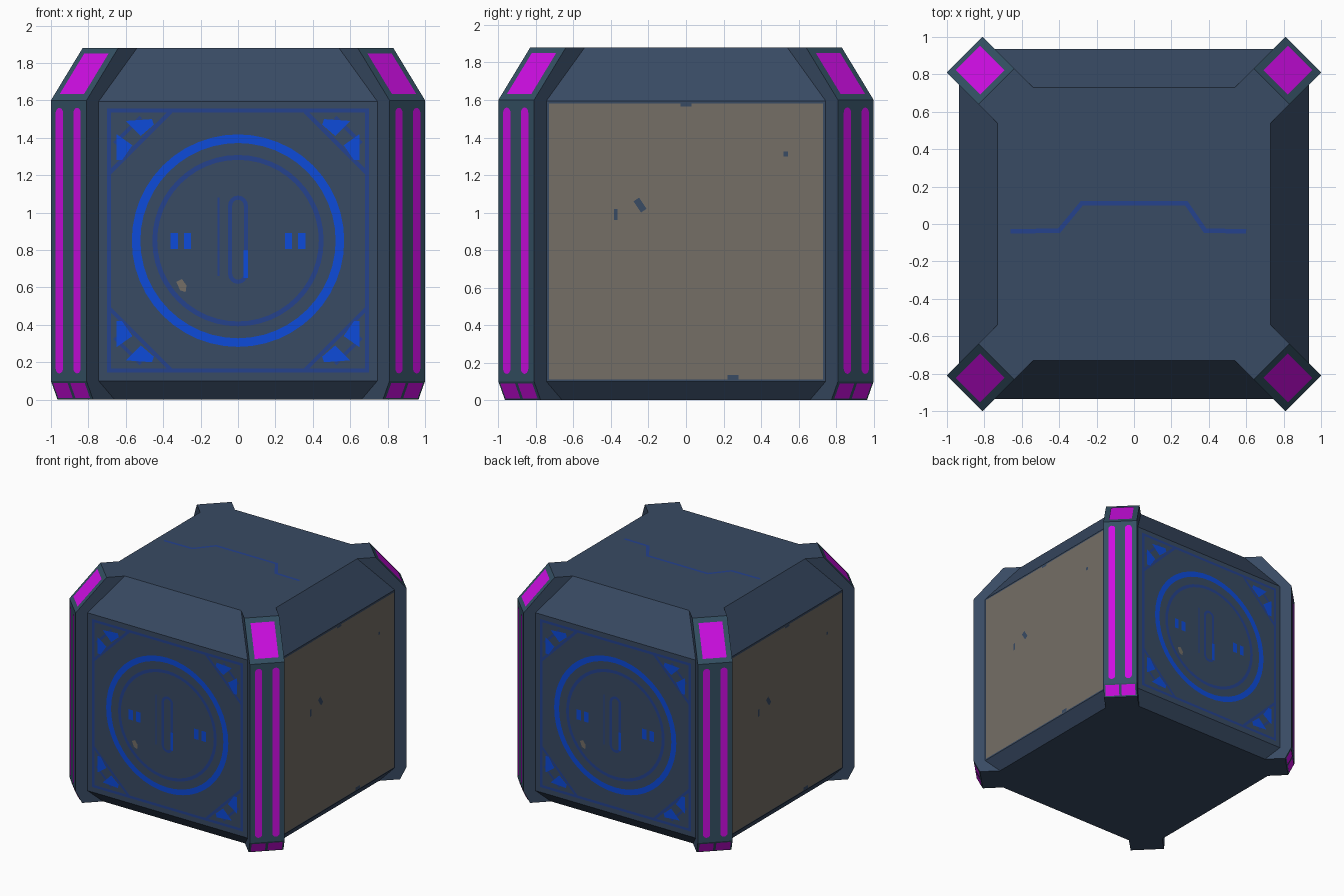
import bpy, math
from mathutils import Vector as V

if "Cube" in bpy.data.objects:
    bpy.data.objects.remove(bpy.data.objects["Cube"])


def material(name, rgb):
    m = bpy.data.materials.new(name)
    m.diffuse_color = (*rgb, 1)
    m.use_nodes = True
    m.node_tree.nodes["Principled BSDF"].inputs["Base Color"].default_value = m.diffuse_color
    return m


NAVY = material("navy metal", (.040, .069, .125))
TEAL = material("slate teal", (.034, .080, .125))
TAUPE = material("taupe panel", (.176, .156, .133))
MAGENTA = material("magenta light", (.61, .004, .76))
BLUE = material("bright blue", (.004, .069, .70))
DIM = material("dim blue", (.018, .054, .27))


def mesh(name, verts, faces, *mats):
    me = bpy.data.meshes.new(name)
    me.from_pydata(verts, [], faces)
    for m in mats:
        me.materials.append(m)
    ob = bpy.data.objects.new(name, me)
    bpy.context.collection.objects.link(ob)
    return ob


def plate(name, polys, mat, frame, lift=.004):
    """Flat decal: 2D polygons placed in a frame (origin, u, v)."""
    o, u, v = frame
    n = u.cross(v)
    verts, faces = [], []
    for p in polys:
        area = sum(a[0] * b[1] - b[0] * a[1] for a, b in zip(p, p[1:] + p[:1]))
        if area < 0:
            p = p[::-1]
        faces.append(range(len(verts), len(verts) + len(p)))
        verts += [o + u * x + v * y + n * lift for x, y in p]
    return mesh(name, verts, faces, mat)


def stroke(pts, w, closed=False):
    """Quads along a 2D path with mitred corners."""
    P = [V(p) for p in pts]
    n = len(P)
    side = []
    for i in range(n):
        a = P[i - 1] if closed or i else None
        b = P[(i + 1) % n] if closed or i < n - 1 else None
        ds = [d.normalized() for d in ([P[i] - a] if a else []) + ([b - P[i]] if b else [])]
        t = sum(ds, V((0, 0))).normalized()
        m = V((-t.y, t.x))
        side.append(m * (w / 2 / max(.3, m.dot(V((-ds[0].y, ds[0].x))))))
    L = [tuple(p + s) for p, s in zip(P, side)]
    R = [tuple(p - s) for p, s in zip(P, side)]
    return [[L[i], R[i], R[(i + 1) % n], L[(i + 1) % n]] for i in range(n if closed else n - 1)]


def rect(x0, y0, x1, y1):
    return [(x0, y0), (x1, y0), (x1, y1), (x0, y1)]


def arc(cx, cy, r, a0, a1, n):
    return [(cx + r * math.cos(math.radians(a0 + (a1 - a0) * i / n)),
             cy + r * math.sin(math.radians(a0 + (a1 - a0) * i / n))) for i in range(n + 1)]


def circle(cy, r, n=48):
    return arc(0, cy, r, 0, 360, n)[:-1]


def capsule(cx, y0, y1, r):
    return arc(cx, y1 - r, r, 0, 180, 8) + arc(cx, y0 + r, r, 180, 360, 8)


# Body: octagonal rings with sloped top and bottom edges
verts = []
for z, a, b in ((0, .85, .66), (.1, .935, .75), (1.595, .935, .75), (1.88, .73, .54)):
    verts += [(x, y, z) for x, y in ((a, -b), (a, b), (b, a), (-b, a), (-a, b), (-a, -b), (-b, -a), (b, -a))]
faces = [range(7, -1, -1), range(24, 32)]
faces += [(k + i, k + (i + 1) % 8, k + 8 + (i + 1) % 8, k + 8 + i) for k in (0, 8, 16) for i in range(8)]
mesh("crate_body", verts, faces, NAVY)

# Corner posts with light strips
Z = V((0, 0, 1))
HW = .1345
prof = [(.89, 0), (1.23, 0), (1.28, .1), (1.28, 1.6), (1.04, 1.88), (.89, 1.88)]
for k in range(4):
    a = math.radians(45 + 90 * k)
    rd, t = V((math.cos(a), math.sin(a), 0)), V((-math.sin(a), math.cos(a), 0))
    n = len(prof)
    pv = [rd * r + Z * z + t * s for s in (-HW, HW) for r, z in prof]
    pf = [range(n), range(2 * n - 1, n - 1, -1)]
    pf += [(i, n + i, n + (i + 1) % n, (i + 1) % n) for i in range(n)]
    ob = mesh(f"corner_post_{k}", pv, pf, NAVY, TEAL)
    for i in (3, 4, 5):                       # outward faces only
        ob.data.polygons[i + 1 - 0].material_index = 0
    for p in ob.data.polygons:
        if p.normal.dot(rd) > .5:
            p.material_index = 1

    def face_frame(p, q):
        o = rd * p[0] + Z * p[1]
        return o, t, (rd * q[0] + Z * q[1] - o).normalized()

    plate(f"post_strips_{k}", [capsule(s * .067, .04, 1.46, .028) for s in (-1, 1)],
          MAGENTA, face_frame(prof[2], prof[3]))
    plate(f"post_cap_light_{k}", [rect(-.092, .04, .092, .325)], MAGENTA, face_frame(prof[3], prof[4]))
    plate(f"post_foot_lights_{k}", [rect(s * .065 - .055, .012, s * .065 + .055, .1) for s in (-1, 1)],
          MAGENTA, face_frame(prof[1], prof[2]))

# Patterned front and back, taupe side panels
C = .85
for s, side in ((1, "front"), (-1, "back")):
    F = (V((0, -.935 * s, 0)), V((s, 0, 0)), Z)
    dim = stroke(rect(-.69, .155, .69, 1.545), .022, True) + stroke(circle(C, .445), .026, True)
    dim += stroke(capsule(0, .63, 1.08, .042), .022, True) + [rect(-.11, .66, -.1, 1.08)]
    bright = stroke(circle(C, .545), .046, True)
    for sx in (-1, 1):
        bright += [rect(sx * c - .02, .805, sx * c + .02, .89) for c in (.27, .34)]
        for sz in (-1, 1):
            def corner(pts):
                return [(sx * x, C + sz * y) for x, y in pts]
            dim += stroke(corner([(.69, .36), (.36, .69)]), .022)
            dim += stroke(corner([(.66, .52), (.52, .66)]), .02)
            bright += [corner([(.60, .64), (.46, .65), (.45, .62), (.52, .56)]),
                       corner([(.65, .57), (.65, .43), (.62, .43), (.565, .51)])]
    bright += [rect(.03, .65, .054, .8)]
    plate(f"{side}_faint_lines", dim, DIM, F, .003)
    plate(f"{side}_bright_lines", bright, BLUE, F, .005)
    plate(f"{side}_worn_spot", [[(-.33, .63), (-.31, .585), (-.28, .575), (-.275, .61), (-.3, .645)]], TAUPE, F)

    G = (V((.935 * s, 0, 0)), V((0, s, 0)), Z)
    name = "right" if s > 0 else "left"
    plate(f"{name}_panel", [rect(-.73, .11, .73, 1.58)], TAUPE, G, .003)
    plate(f"{name}_panel_chips",
          [[(-.28, 1.06), (-.24, 1.0), (-.21, 1.02), (-.25, 1.08)], rect(-.385, .96, -.365, 1.02),
           rect(.52, 1.3, .545, 1.325), rect(.22, .11, .28, .135), rect(-.03, 1.565, .03, 1.58)],
          NAVY, G, .005)

# Faint line across the top
plate("top_faint_line", stroke([(-.66, -.04), (-.4, -.035), (-.28, .11), (.28, .11), (.38, -.035), (.6, -.04)], .024),
      DIM, (V((0, 0, 1.88)), V((1, 0, 0)), V((0, 1, 0))), .003)
